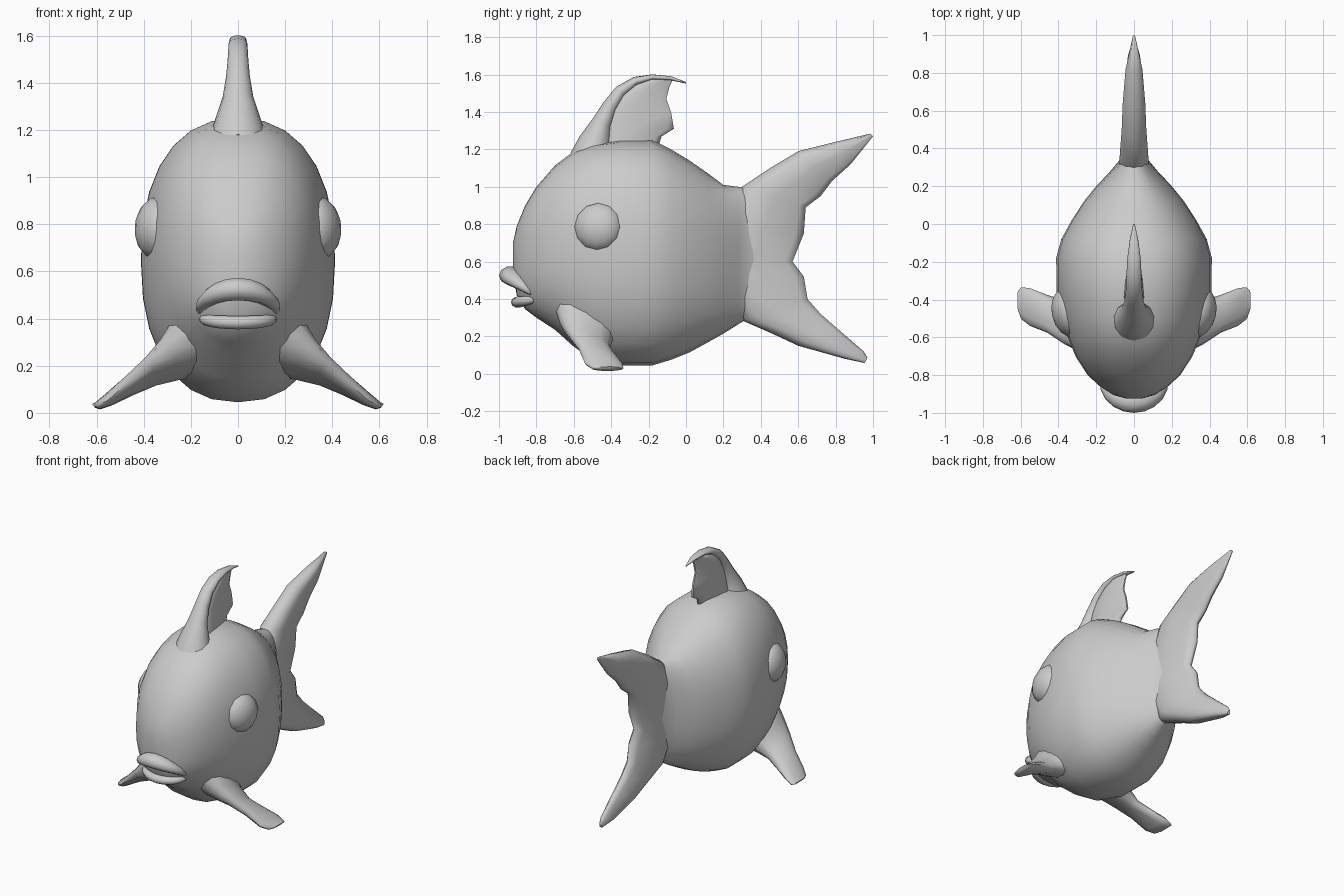
import bpy, bmesh, math
from mathutils import Vector

grey = bpy.data.materials.new("plain_grey")
grey.diffuse_color = (0.6, 0.6, 0.6, 1)


def finish(name, bm, mat=grey, angle=60):
    bmesh.ops.recalc_face_normals(bm, faces=bm.faces)
    me = bpy.data.meshes.new(name)
    bm.to_mesh(me)
    bm.free()
    ob = bpy.data.objects.new(name, me)
    bpy.context.collection.objects.link(ob)
    me.materials.append(mat)
    bpy.ops.object.select_all(action='DESELECT')
    bpy.context.view_layer.objects.active = ob
    ob.select_set(True)
    bpy.ops.object.shade_smooth_by_angle(angle=math.radians(angle))
    return ob


def loft(name, rings):
    """Skin closed rings of equal length and cap both ends."""
    bm = bmesh.new()
    rows = [[bm.verts.new(p) for p in r] for r in rings]
    n = len(rows[0])
    for a, b in zip(rows, rows[1:]):
        for i in range(n):
            j = (i + 1) % n
            bm.faces.new((a[i], a[j], b[j], b[i]))
    bm.faces.new(rows[0])
    bm.faces.new(rows[-1][::-1])
    return finish(name, bm)


def oval(c, u, v, n=12, power=2.0):
    """Superellipse ring around c with half axes u and v."""
    c, u, v = Vector(c), Vector(u), Vector(v)
    pts = []
    for i in range(n):
        a = 2 * math.pi * i / n
        ca, sa = math.cos(a), math.sin(a)
        pts.append(c + u * math.copysign(abs(ca) ** (2 / power), ca)
                   + v * math.copysign(abs(sa) ** (2 / power), sa))
    return pts


def blade(name, rows):
    """Fin from (front y, z, rear y, z, half thickness), thick in front and thin behind."""
    rings = []
    for fy, fz, ry, rz, t in rows:
        f, r = Vector((0, fy, fz)), Vector((0, ry, rz))
        section = [(0, 0), (0.05, 0.6), (0.2, 1), (0.5, 0.85), (0.9, 0.5), (1, 0.15)]
        right = [f.lerp(r, s) + Vector((t * w, 0, 0)) for s, w in section]
        left = [f.lerp(r, s) - Vector((t * w, 0, 0)) for s, w in section[:0:-1]]
        rings.append(right + left)
    return loft(name, rings)


# Body: y, bottom, top, half width
stations = [
    (-0.925, 0.54, 0.70, 0.04), (-0.905, 0.42, 0.79, 0.11), (-0.86, 0.345, 0.90, 0.18),
    (-0.80, 0.30, 1.00, 0.245), (-0.70, 0.235, 1.115, 0.31), (-0.60, 0.145, 1.19, 0.35),
    (-0.50, 0.08, 1.23, 0.38), (-0.36, 0.045, 1.25, 0.41), (-0.18, 0.045, 1.25, 0.412),
    (-0.08, 0.075, 1.20, 0.385), (0.02, 0.115, 1.14, 0.33), (0.12, 0.17, 1.07, 0.265),
    (0.20, 0.215, 1.01, 0.20), (0.28, 0.265, 1.0, 0.125), (0.34, 0.30, 0.985, 0.075),
    (0.46, 0.40, 0.90, 0.04)]
loft("body", [oval((0, y, (lo + hi) / 2), (w, 0, 0), (0, 0, (hi - lo) / 2), 28, 2.3)
              for y, lo, hi, w in stations])

# Forked tail fin, top tip to bottom tip
blade("tail_fin", [
    (0.985, 1.284, 1.0, 1.27, 0.008), (0.80, 1.24, 0.88, 1.12, 0.045),
    (0.60, 1.19, 0.78, 1.03, 0.06), (0.45, 1.10, 0.72, 0.95, 0.065),
    (0.30, 1.0, 0.64, 0.89, 0.075), (0.20, 0.80, 0.63, 0.75, 0.08),
    (0.15, 0.62, 0.57, 0.60, 0.08), (0.20, 0.45, 0.63, 0.52, 0.08),
    (0.30, 0.285, 0.65, 0.40, 0.075), (0.45, 0.22, 0.72, 0.32, 0.065),
    (0.60, 0.15, 0.80, 0.25, 0.055), (0.85, 0.08, 0.95, 0.12, 0.035),
    (0.955, 0.058, 0.97, 0.085, 0.012)])

# Dorsal fin: thin web behind a thick curved spine
blade("dorsal_web", [
    (-0.46, 1.18, -0.16, 1.18, 0.06), (-0.45, 1.26, -0.13, 1.27, 0.05),
    (-0.44, 1.32, -0.065, 1.31, 0.045), (-0.42, 1.40, -0.08, 1.40, 0.04),
    (-0.37, 1.48, -0.105, 1.47, 0.035), (-0.30, 1.54, -0.09, 1.53, 0.03),
    (-0.20, 1.58, -0.07, 1.575, 0.02)])
spine = [(-0.50, 1.16, 0.125, 0.12), (-0.485, 1.25, 0.095, 0.085), (-0.45, 1.34, 0.065, 0.055),
         (-0.405, 1.43, 0.05, 0.042), (-0.35, 1.51, 0.043, 0.034), (-0.27, 1.565, 0.04, 0.024),
         (-0.18, 1.586, 0.035, 0.015), (-0.08, 1.58, 0.022, 0.011), (0.0, 1.556, 0.004, 0.004)]
rings = []
for i, (y, z, w, h) in enumerate(spine):
    a, b = spine[max(i - 1, 0)], spine[min(i + 1, len(spine) - 1)]
    d = Vector((0, b[0] - a[0], b[1] - a[1])).normalized()
    rings.append(oval((0, y, z), (w, 0, 0), Vector((0, -d.z, d.y)) * h))
loft("dorsal_spine", rings)

# Pectoral fins: centre, half chord, half thickness, forward rise
fin = [((0.20, -0.53, 0.29), 0.17, 0.13, 0.06), ((0.29, -0.535, 0.225), 0.14, 0.08, 0.05),
       ((0.37, -0.52, 0.175), 0.115, 0.05, 0.04), ((0.46, -0.475, 0.115), 0.10, 0.038, 0.02),
       ((0.55, -0.44, 0.055), 0.10, 0.028, 0.0), ((0.595, -0.42, 0.03), 0.085, 0.018, 0.0),
       ((0.612, -0.405, 0.03), 0.055, 0.01, 0.0)]
for side, label in ((1, "right"), (-1, "left")):
    loft(label + "_pectoral_fin", [
        oval((side * c[0], c[1], c[2]), (0, -ch, rise), (side * th * 0.55, 0, th * 0.83), 12, 2.3)
        for c, ch, th, rise in fin])

    # Bulging eye
    bm = bmesh.new()
    bmesh.ops.create_uvsphere(bm, u_segments=12, v_segments=8, radius=1)
    eye = finish(label + "_eye", bm)
    eye.scale = (0.133, 0.133, 0.088)
    eye.location = (side * 0.347, -0.468, 0.785)
    eye.rotation_euler = Vector((side * 0.96, -0.22, 0.08)).to_track_quat('Z', 'Y').to_euler()


def lip(name, half, back, front, z_end, z_mid, r_mid, r_end):
    """Curved lip, fuller in the middle."""
    rings = []
    for i in range(11):
        a = math.pi * i / 10
        s = math.sin(a)
        out = Vector((-math.cos(a) * 0.5, -max(s, 0.3), 0)).normalized()
        r = r_end + (r_mid - r_end) * s
        rings.append(oval((-half * math.cos(a), back + (front - back) * s,
                           z_end + (z_mid - z_end) * s), out * r * 1.2, (0, 0, r), 10))
    loft(name, rings)


# Pouting lips
lip("upper_lip", 0.155, -0.82, -0.94, 0.435, 0.525, 0.05, 0.02)
lip("lower_lip", 0.145, -0.80, -0.90, 0.40, 0.383, 0.03, 0.02)
